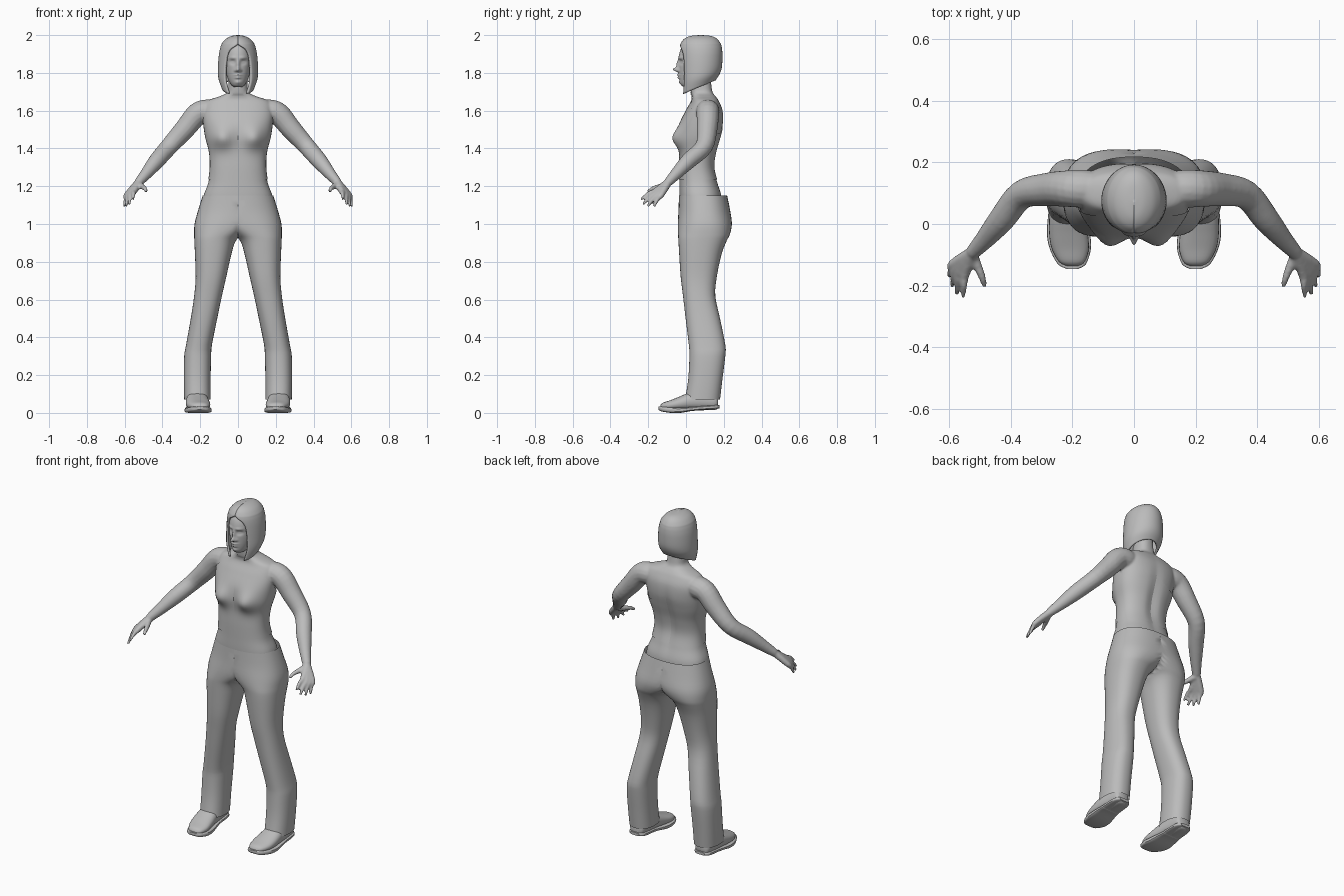
import bpy, bmesh, math
from mathutils import Vector

if "Cube" in bpy.data.objects:
    bpy.data.objects.remove(bpy.data.objects["Cube"])

grey = bpy.data.materials.new("plain grey")
grey.diffuse_color = (0.5, 0.5, 0.5, 1)
grey.use_nodes = True
grey.node_tree.nodes["Principled BSDF"].inputs["Base Color"].default_value = grey.diffuse_color


def make(name, bm, angle=40):
    bmesh.ops.recalc_face_normals(bm, faces=bm.faces)
    me = bpy.data.meshes.new(name)
    bm.to_mesh(me)
    bm.free()
    me.materials.append(grey)
    ob = bpy.data.objects.new(name, me)
    bpy.context.collection.objects.link(ob)
    bpy.ops.object.select_all(action='DESELECT')
    bpy.context.view_layer.objects.active = ob
    ob.select_set(True)
    bpy.ops.object.shade_smooth_by_angle(angle=math.radians(angle))
    return ob


def refine(rows, k):
    """Smooth in-between rows through the given ones."""
    out = []
    for i in range(len(rows) - 1):
        p = [rows[max(0, min(len(rows) - 1, i + j))] for j in (-1, 0, 1, 2)]
        for s in range(k):
            t = s / k
            out.append([0.5 * (2 * b + (c - a) * t + (2 * a - 5 * b + 4 * c - d) * t * t
                               + (3 * b - a - 3 * c + d) * t ** 3) for a, b, c, d in zip(*p)])
    return out + [list(rows[-1])]


def oval(x0, x1, y0, y1, n, e=2.0):
    """Rounded section between two x and two y limits, starting at the front."""
    pts = []
    for i in range(n):
        a = 2 * math.pi * i / n
        s, c = math.sin(a), -math.cos(a)
        s, c = (math.copysign(abs(v) ** (2 / e), v) for v in (s, c))
        pts.append(((x0 + x1) / 2 + (x1 - x0) / 2 * s, (y0 + y1) / 2 + (y1 - y0) / 2 * c))
    return pts


def loft(bm, rings, closed=True, caps=True):
    vs = [[bm.verts.new(p) for p in r] for r in rings]
    n = len(rings[0])
    for a, b in zip(vs, vs[1:]):
        for i in range(n if closed else n - 1):
            j = (i + 1) % n
            bm.faces.new((a[i], a[j], b[j], b[i]))
    if caps:
        bm.faces.new(vs[0])
        bm.faces.new(vs[-1][::-1])


def tube(bm, path, n=16, k=4):
    """Round limb through (x, y, z, radius) points."""
    pts = refine(path, k)
    rings = []
    for i, p in enumerate(pts):
        d = Vector(pts[min(i + 1, len(pts) - 1)][:3]) - Vector(pts[max(i - 1, 0)][:3])
        u = d.cross(Vector((0.3, 1, 0.2))).normalized()
        w = d.cross(u).normalized()
        rings.append([Vector(p[:3]) + p[3] * (u * math.cos(a) + w * math.sin(a))
                      for a in (2 * math.pi * j / n for j in range(n))])
    loft(bm, rings)


def mirror(ob):
    m = ob.modifiers.new("mirror", 'MIRROR')
    m.merge_threshold = 0.0005
    return ob


def bump(x, z, cx, cz, wx, wz):
    return math.exp(-((x - cx) / wx) ** 2 - ((z - cz) / wz) ** 2)


# torso: z, half width, front y, back y
TORSO = [(1.08, .19, -.03, .19), (1.15, .182, -.034, .188), (1.22, .157, -.034, .168),
         (1.3, .146, -.034, .15), (1.38, .15, -.032, .16), (1.46, .17, -.034, .182),
         (1.53, .18, -.03, .197), (1.6, .185, .002, .195), (1.65, .165, .03, .175),
         (1.675, .1, .033, .158), (1.695, .06, .026, .142), (1.73, .051, .022, .135),
         (1.79, .048, .02, .13)]


def torso_rings(grow):
    rings = []
    for z, w, f, b in refine(TORSO, 6):
        ring = []
        for x, y in oval(-w - grow, w + grow, f - grow, b + grow, 64, 2.4):
            if y < .06:
                y -= .042 * bump(abs(x), z, .085, 1.455, .055, .055)
            elif y > .1:
                y -= .014 * bump(x, z, 0, 1.38, .03, .16)
            ring.append((x, y, z))
        rings.append(ring)
    return rings


body = bmesh.new()
loft(body, torso_rings(0))

# arms and hands, fused with the torso
ARM = [(.1, .115, 1.6, .05), (.16, .115, 1.598, .062), (.215, .115, 1.582, .06),
       (.28, .112, 1.505, .055), (.365, .095, 1.41, .047), (.43, .015, 1.335, .043),
       (.485, -.05, 1.268, .032), (.525, -.093, 1.222, .024)]
FINGERS = [((.55, -.165, 1.172), (.556, -.238, 1.13)), ((.567, -.157, 1.163), (.576, -.228, 1.103)),
           ((.579, -.145, 1.157), (.592, -.203, 1.093)), ((.588, -.13, 1.155), (.602, -.17, 1.092))]
THUMB = [(.525, -.1, 1.21, .018), (.507, -.14, 1.198, .015), (.493, -.175, 1.188, .012),
         (.486, -.203, 1.172, .008)]
for s in (-1, 1):
    def side(path):
        return [(s * x, y, z, r) for x, y, z, r in path]
    tube(body, side(ARM))
    tube(body, side(THUMB), 10)
    for k, t in FINGERS:
        mid = [(a + b) / 2 for a, b in zip(k, t)]
        mid[2] += .008
        tube(body, side([(.524, -.092, 1.223, .021), (*k, .0165), (*mid, .0115), (*t, .0075)]), 10)
ob = make("body_and_arms", body)
m = ob.modifiers.new("fuse", 'REMESH')
m.mode, m.voxel_size, m.use_smooth_shade = 'VOXEL', .006, True
m = ob.modifiers.new("soften", 'SMOOTH')
m.factor, m.iterations = .5, 6

# halter top: thin shell cut by a slanted plane and a level hem
bm = bmesh.new()
loft(bm, torso_rings(.004), caps=False)
for co, no in (((0, 0, 0), (-1, 0, 0)), ((0, 0, 1.733), (.619, 1.069, 1)), ((0, 0, 1.235), (0, 0, -1))):
    bmesh.ops.bisect_plane(bm, geom=bm.verts[:] + bm.edges[:] + bm.faces[:],
                           plane_co=co, plane_no=no, clear_outer=True)
mirror(make("halter_top", bm))

# trousers: z, inner x, outer x, front y, back y (inner side cut at the middle)
LEG = [(.07, .145, .285, -.005, .18), (.18, .145, .287, .012, .193), (.3, .142, .285, .018, .208),
       (.36, .138, .275, .015, .208), (.5, .11, .25, -.002, .18), (.62, .085, .232, -.016, .155),
       (.72, .062, .224, -.028, .163), (.84, .035, .228, -.036, .188), (.91, .012, .231, -.04, .215),
       (.945, -.03, .232, -.042, .232), (1.0, -.13, .23, -.043, .243), (1.07, -.2, .212, -.04, .234),
       (1.15, -.187, .187, -.037, .218)]
bm = bmesh.new()
loft(bm, [[(max(x, 0), y, z) for x, y in oval(a, b, f, k, 40, 2.35)]
          for z, a, b, f, k in refine(LEG, 3)], caps=False)
inner = [f for f in bm.faces if all(v.co.x < 1e-5 for v in f.verts)]
bmesh.ops.delete(bm, geom=inner, context='FACES')
mirror(make("trousers", bm, 60))

# ankles inside the trouser legs
bm = bmesh.new()
tube(bm, [(.215, .11, .04, .045), (.215, .11, .15, .045), (.213, .11, .28, .05)])
mirror(make("ankle", bm))


# shoes: y, centre x, half width, bottom z, top z
def shoe(name, rows, e):
    bm = bmesh.new()
    loft(bm, [[(x, y, z) for x, z in oval(c - w, c + w, lo, hi, 24, e)]
              for y, c, w, lo, hi in refine(rows, 4)])
    mirror(make(name, bm))


shoe("shoe_upper", [(-.136, .2, .02, .02, .04), (-.122, .202, .042, .016, .054), (-.08, .207, .06, .014, .068),
                    (-.03, .213, .063, .014, .088), (.03, .217, .058, .014, .112), (.1, .218, .052, .014, .115),
                    (.155, .218, .045, .016, .105), (.17, .218, .03, .025, .09)], 2.3)
shoe("shoe_sole", [(-.146, .2, .018, .018, .034), (-.13, .202, .046, .008, .034), (-.08, .207, .067, 0, .031),
                   (-.03, .213, .07, 0, .029), (.03, .217, .062, .01, .032), (.06, .218, .057, .012, .035),
                   (.068, .218, .057, .014, .036), (.15, .218, .052, .02, .042), (.178, .218, .03, .025, .042)], 4)

# head: z, half width, front y, back y, with the face pushed in and out
HEAD = [(1.724, .018, -.008, .04), (1.735, .034, -.025, .07), (1.76, .05, -.033, .11), (1.8, .063, -.036, .14),
        (1.85, .07, -.037, .155), (1.9, .07, -.036, .16), (1.945, .058, -.015, .15), (1.965, .03, .03, .11)]
rings = []
for z, w, f, b in refine(HEAD, 9):
    ring = []
    for x, y in oval(-w, w, f, b, 96, 2.1):
        if y < .05:
            y -= .03 * bump(x, z, 0, 1.817, .011, .012) + .014 * bump(x, z, 0, 1.845, .009, .024)
            y -= .009 * bump(abs(x), z, .014, 1.812, .007, .007)
            y += .013 * bump(abs(x), z, .029, 1.857, .015, .011)
            y -= .007 * bump(abs(x), z, .029, 1.856, .010, .005)
            y -= .006 * bump(abs(x), z, .028, 1.88, .02, .007)
            y -= .012 * bump(x, z, 0, 1.789, .018, .006) + .011 * bump(x, z, 0, 1.775, .016, .006)
            y -= .006 * bump(x, z, 0, 1.75, .016, .01)
        ring.append((x, y, z))
    rings.append(ring)
bm = bmesh.new()
loft(bm, rings)
make("head", bm, 80)

# bobbed hair: z, half width, front y, back y, opening half width, slope to the back
HAIR = [(2.0, .006, .07, .085, 0, 0), (1.995, .035, .022, .135, 0, 0), (1.98, .064, -.01, .165, 0, 0),
        (1.958, .084, -.027, .182, 0, 0), (1.945, .09, -.032, .187, .012, 0), (1.925, .096, -.035, .191, .042, 0),
        (1.89, .102, -.036, .193, .06, 0), (1.83, .106, -.036, .19, .068, 0),
        (1.77, .104, -.036, .178, .068, .2), (1.72, .086, -.033, .158, .05, .42)]
rings = []
for z, w, f, b, gap, slope in refine(HAIR, 4):
    a0 = math.asin(max(0, min(.95, gap / w)))
    ring = []
    for i in range(49):
        a = a0 + (2 * math.pi - 2 * a0) * i / 48
        y = (f + b) / 2 - (b - f) / 2 * math.cos(a)
        ring.append((w * math.sin(a), y, z + slope * (y - .06)))
    rings.append(ring)
bm = bmesh.new()
loft(bm, rings, closed=False, caps=False)
bmesh.ops.contextual_create(bm, geom=[e for e in bm.edges if all(v.co.z > 1.9999 for v in e.verts)])
ob = make("hair", bm, 50)
m = ob.modifiers.new("thickness", 'SOLIDIFY')
m.thickness, m.offset = .012, -1
